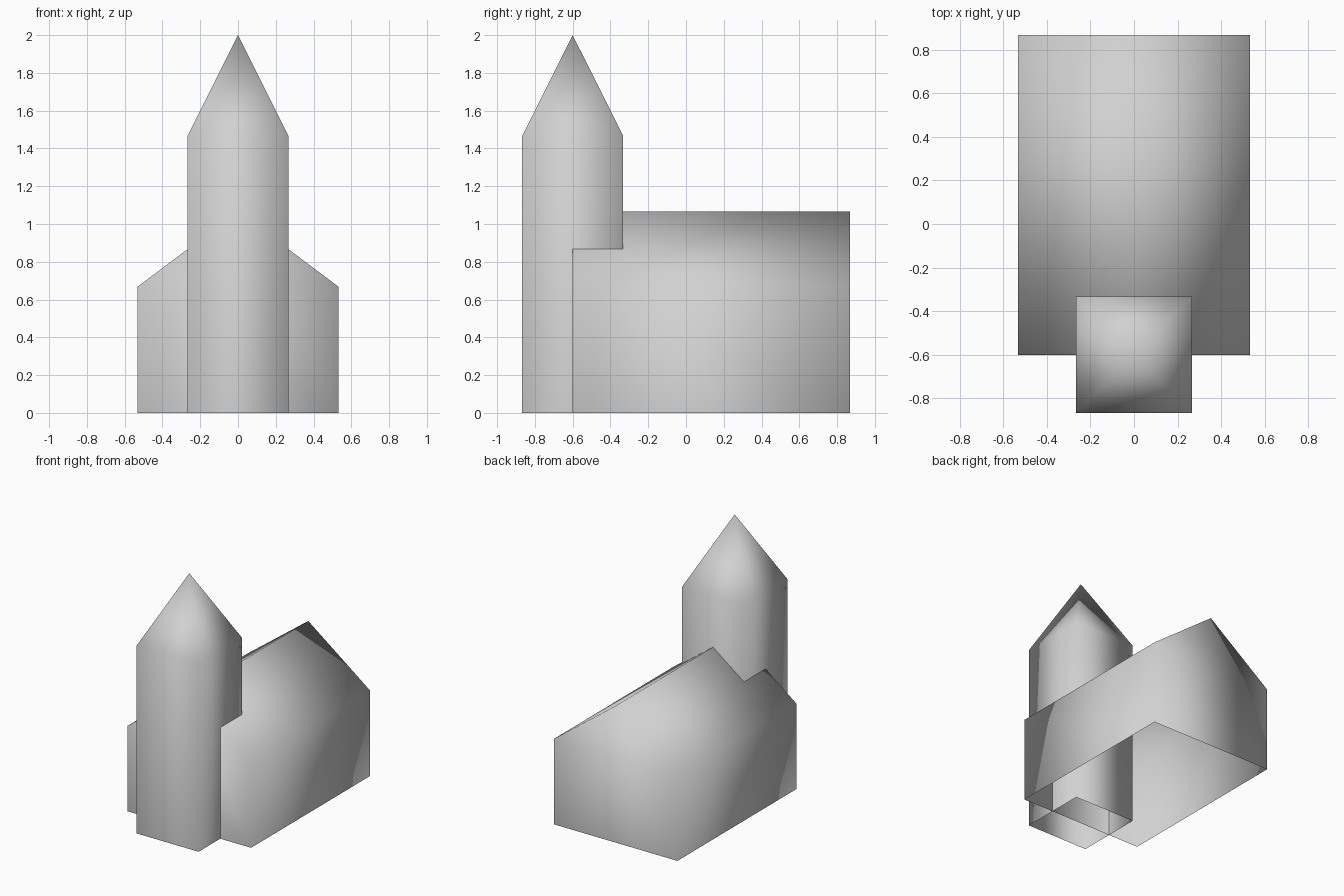
import bpy
import bmesh

cube = bpy.data.objects.get("Cube")
if cube:
    bpy.data.objects.remove(cube, do_unlink=True)

# One plain stone colour
STONE = (0.64, 0.64, 0.64, 1.0)
stone = bpy.data.materials.new("stone grey")
stone.use_nodes = True
stone.diffuse_color = STONE
stone.node_tree.nodes["Principled BSDF"].inputs["Base Color"].default_value = STONE


def finish(bm, name):
    """Turn a bmesh into a smooth-shaded stone object."""
    bmesh.ops.recalc_face_normals(bm, faces=bm.faces)
    for face in bm.faces:
        face.smooth = True
    mesh = bpy.data.meshes.new(name)
    bm.to_mesh(mesh)
    bm.free()
    mesh.materials.append(stone)
    obj = bpy.data.objects.new(name, mesh)
    bpy.context.collection.objects.link(obj)
    return obj


def gabled_hall(name, half_width, front, back, eave, ridge):
    """Pitched-roof hall, open underneath."""
    profile = [(-half_width, 0), (-half_width, eave), (0, ridge),
               (half_width, eave), (half_width, 0)]
    bm = bmesh.new()
    ends = [[bm.verts.new((x, y, z)) for x, z in profile] for y in (front, back)]
    for end in ends:
        bm.faces.new(end)
    a, b = ends
    for i in range(len(profile) - 1):
        bm.faces.new((a[i], a[i + 1], b[i + 1], b[i]))
    return finish(bm, name)


def spired_tower(name, half_width, centre_y, eave, tip):
    """Square tower with a pyramid spire, open underneath."""
    corners = [(-1, -1), (1, -1), (1, 1), (-1, 1)]
    bm = bmesh.new()
    base, top = [[bm.verts.new((sx * half_width, centre_y + sy * half_width, z))
                  for sx, sy in corners] for z in (0, eave)]
    apex = bm.verts.new((0, centre_y, tip))
    for i in range(4):
        j = (i + 1) % 4
        bm.faces.new((base[i], base[j], top[j], top[i]))
        bm.faces.new((top[i], top[j], apex))
    return finish(bm, name)


# Long hall behind, tower straddling its front wall
gabled_hall("nave", 0.533, -0.6, 0.867, 0.667, 1.067)
spired_tower("tower", 0.267, -0.6, 1.467, 2.0)
